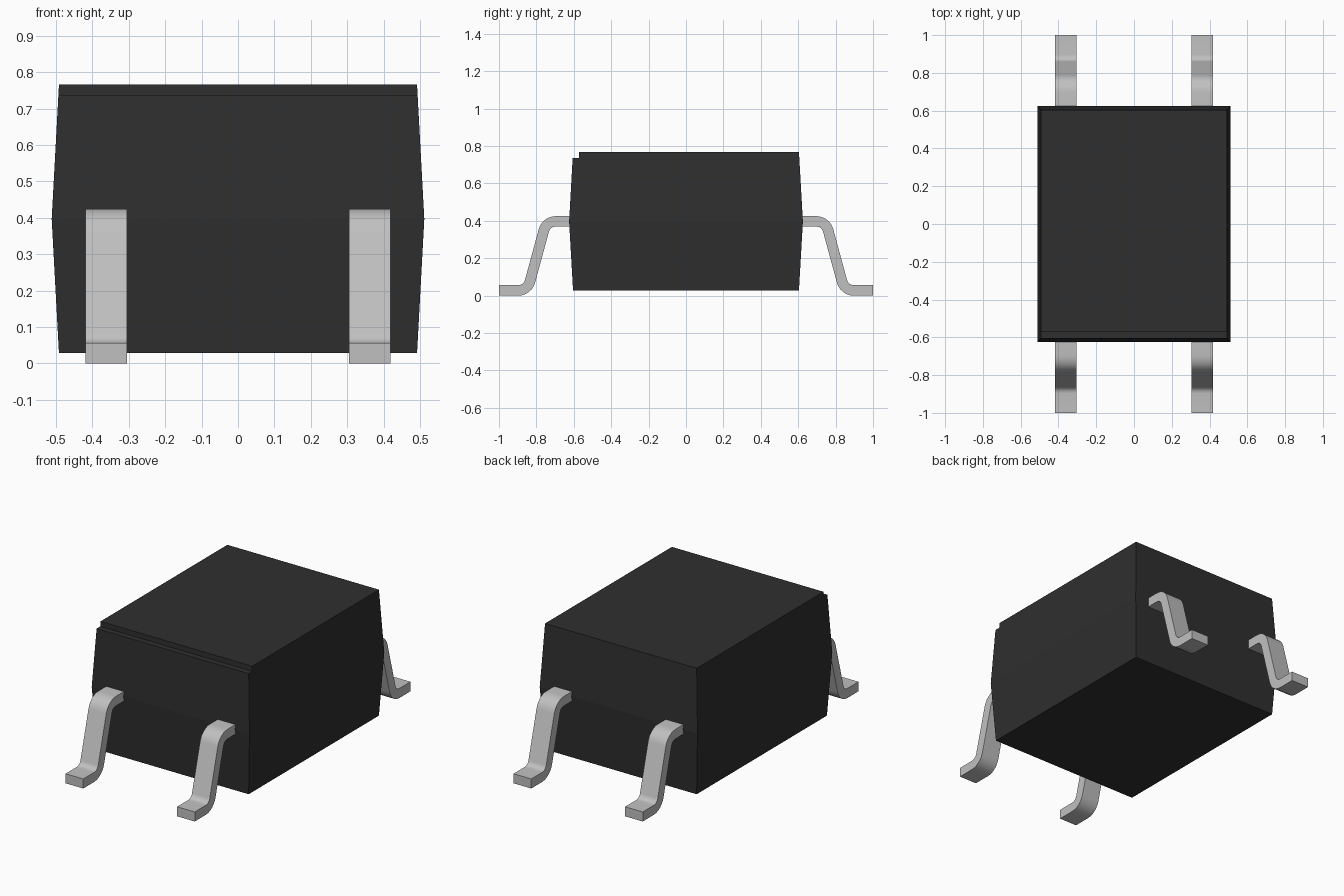
import bpy
import bmesh
import math
from mathutils import Vector

cube = bpy.data.objects.get("Cube")
if cube:
    bpy.data.objects.remove(cube, do_unlink=True)


def make_material(name, value):
    mat = bpy.data.materials.new(name)
    mat.use_nodes = True
    color = (value, value, value, 1)
    mat.diffuse_color = color
    bsdf = mat.node_tree.nodes["Principled BSDF"]
    bsdf.inputs["Base Color"].default_value = color
    bsdf.inputs["Roughness"].default_value = 0.6
    return mat


black_plastic = make_material("black plastic", 0.028)
tinned_metal = make_material("tinned metal", 0.53)


def finish(name, bm, mat):
    bmesh.ops.recalc_face_normals(bm, faces=bm.faces)
    mesh = bpy.data.meshes.new(name)
    bm.to_mesh(mesh)
    bm.free()
    mesh.materials.append(mat)
    obj = bpy.data.objects.new(name, mesh)
    bpy.context.collection.objects.link(obj)
    return obj


# Moulded body: side profile spanned across x, tapering away from the parting line
MID, BOTTOM, TOP = 0.397, 0.028, 0.767
upper = [(0.625, MID), (0.604, TOP), (-0.572, TOP),
         (-0.572, 0.737), (-0.606, 0.737), (-0.625, MID)]
lower = [(-0.604, BOTTOM), (0.604, BOTTOM)]


def half_width(z):
    return 0.512 - 0.02 * abs(z - MID) / (TOP - MID)


bm = bmesh.new()
sides = []
for s in (-1, 1):
    ring = [bm.verts.new((s * half_width(z), y, z)) for y, z in upper + lower]
    sides.append(ring)
    bm.faces.new(ring[:len(upper)])
    bm.faces.new(ring[len(upper) - 1:] + ring[:1])
left, right = sides
for i in range(len(left)):
    j = (i + 1) % len(left)
    bm.faces.new((left[i], left[j], right[j], right[i]))
finish("body", bm, black_plastic)


# Gull-wing lead: centre line with rounded bends, thickened and given a width
THICK, WIDTH, BEND, STEPS = 0.056, 0.115, 0.065, 6
corners = [Vector(p) for p in ((-0.6, 0.397), (-0.747, 0.397),
                               (-0.847, 0.028), (-1.0, 0.028))]


def lead_outline():
    """Return the two offset edges of the bent strip as (y, z) points."""
    samples = [(corners[0], (corners[1] - corners[0]).normalized())]
    for a, b, c in zip(corners, corners[1:], corners[2:]):
        d_in, d_out = (b - a).normalized(), (c - b).normalized()
        turn = d_in.angle_signed(d_out)
        sign = 1 if d_in.x * d_out.y - d_in.y * d_out.x > 0 else -1
        turn = sign * abs(turn)
        start = b - d_in * BEND * math.tan(abs(turn) / 2)
        normal = sign * Vector((-d_in.y, d_in.x))
        centre = start + normal * BEND
        for k in range(STEPS + 1):
            t = turn * k / STEPS
            co, si = math.cos(t), math.sin(t)
            r = start - centre
            point = centre + Vector((co * r.x - si * r.y, si * r.x + co * r.y))
            d = Vector((co * d_in.x - si * d_in.y, si * d_in.x + co * d_in.y))
            samples.append((point, d))
    samples.append((corners[-1], (corners[-1] - corners[-2]).normalized()))
    offset = [(p, Vector((-d.y, d.x)) * THICK / 2) for p, d in samples]
    return [p + n for p, n in offset], [p - n for p, n in offset]


def make_lead(name, x, facing):
    bm = bmesh.new()
    edge_a, edge_b = lead_outline()
    rows = []
    for a, b in zip(edge_a, edge_b):
        rows.append([bm.verts.new((x + s * WIDTH / 2, facing * p.x, p.y))
                     for s, p in ((-1, a), (1, a), (1, b), (-1, b))])
    for r0, r1 in zip(rows, rows[1:]):
        for i in range(4):
            j = (i + 1) % 4
            bm.faces.new((r0[i], r0[j], r1[j], r1[i]))
    bm.faces.new(rows[0])
    bm.faces.new(rows[-1])
    obj = finish(name, bm, tinned_metal)
    bpy.ops.object.select_all(action="DESELECT")
    obj.select_set(True)
    bpy.context.view_layer.objects.active = obj
    bpy.ops.object.shade_smooth_by_angle(angle=math.radians(30))


for end, facing in (("front", 1), ("back", -1)):
    for side, x in (("left", 0.362), ("right", -0.362)):
        make_lead(f"{end}_{side}_lead", x, facing)
